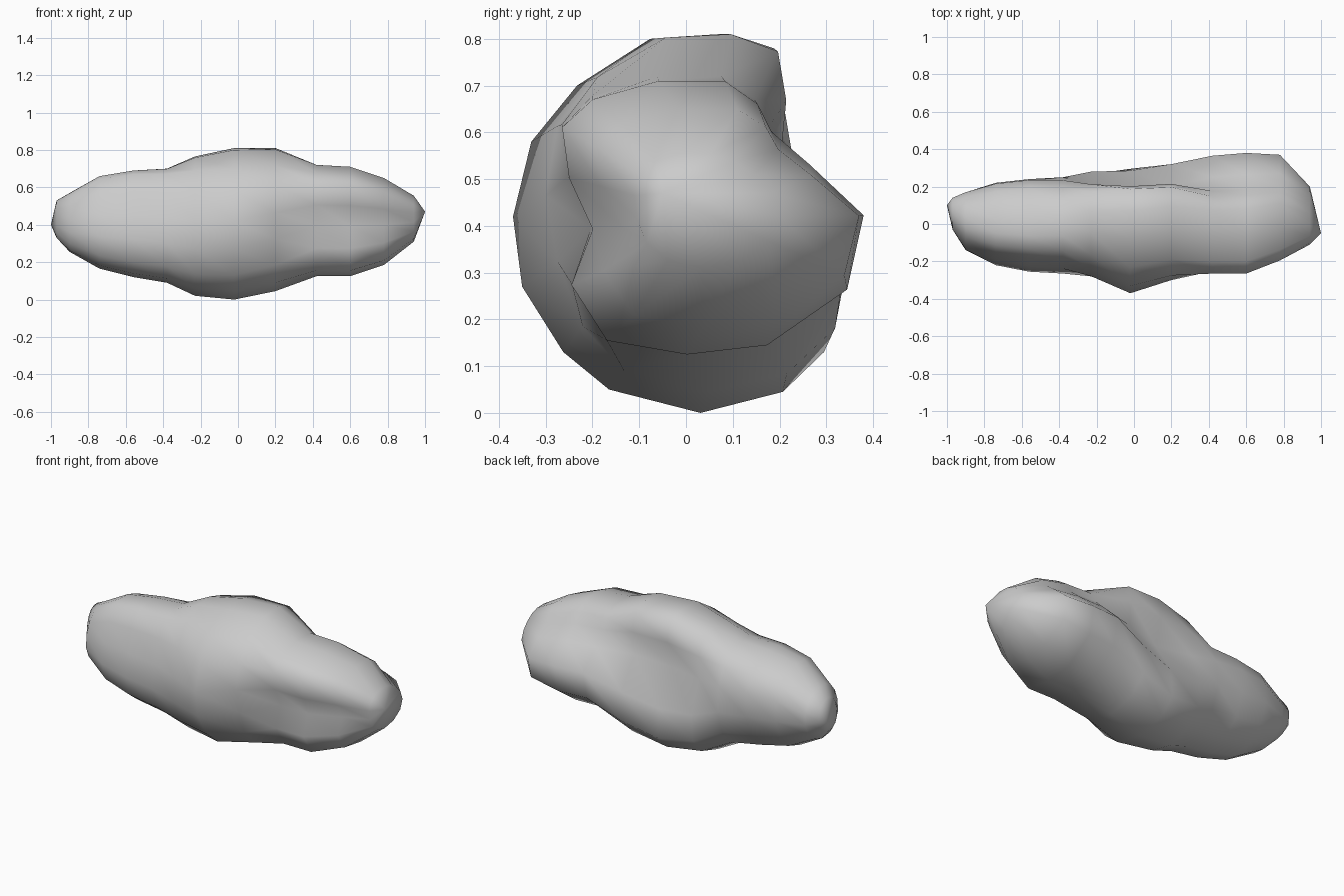
import bpy, bmesh

if "Cube" in bpy.data.objects:
    bpy.data.objects.remove(bpy.data.objects["Cube"])

# Cross-sections (y, z) of the three lobes, starting at the back and going over the top
LEFT = [(.24, .38), (.235, .52), (.19, .61), (.11, .66), (.02, .69), (-.06, .69),
        (-.13, .67), (-.18, .58), (-.22, .45), (-.25, .32), (-.21, .20), (-.13, .14),
        (-.02, .12), (.10, .16), (.19, .25)]
MIDDLE = [(.30, .30), (.17, .50), (.215, .66), (.20, .78), (.08, .81), (-.07, .80),
          (-.23, .70), (-.33, .58), (-.37, .42), (-.35, .27), (-.26, .13), (-.16, .05),
          (.04, 0), (.22, .045), (.31, .13)]
RIGHT = [(.375, .42), (.26, .53), (.18, .60), (.15, .66), (.08, .71), (-.06, .71),
         (-.20, .67), (-.265, .61), (-.25, .50), (-.20, .39), (-.245, .27), (-.17, .15),
         (0, .12), (.17, .14), (.34, .26)]

# Stations along the rock: x, z min, z max, y min, y max
STATIONS = [
    (-.97, .33, .53, -.03, .14), (-.90, .255, .57, -.14, .17),
    (-.74, .165, .66, -.22, .22), (-.56, .12, .69, -.255, .24),
    (-.38, .09, .70, -.265, .25), (-.23, .02, .765, -.28, .28),
    (-.02, 0, .81, -.37, .295), (.20, .045, .81, -.30, .32),
    (.42, .125, .72, -.265, .365), (.60, .125, .71, -.265, .38),
    (.78, .185, .65, -.195, .37), (.94, .31, .555, -.11, .20)]


def unit(section):
    """Scale a section into the 0..1 square."""
    ys, zs = zip(*section)
    return [((y - min(ys)) / (max(ys) - min(ys)), (z - min(zs)) / (max(zs) - min(zs)))
            for y, z in section]


def section_at(x):
    """Blend the lobe sections along x; round them off near the ends."""
    t = max(0, min(1, (abs(x) - .08) / .38))
    t = t * t * (3 - 2 * t)
    side = unit(LEFT if x < 0 else RIGHT)
    pts = [tuple(p * (1 - t) + q * t for p, q in zip(a, b))
           for a, b in zip(unit(MIDDLE), side)]
    for _ in range(3 if abs(x) > .85 else 0):
        pts = [tuple((p + 2 * q + r) / 4 for p, q, r in zip(pts[i - 1], pts[i], pts[(i + 1) % len(pts)]))
               for i in range(len(pts))]
    return unit(pts)


# Lumpy rock: rings joined into a skin, closed by a point at each end
bm = bmesh.new()
rings = []
for x, z0, z1, y0, y1 in STATIONS:
    rings.append([bm.verts.new((x, y0 + u * (y1 - y0), z0 + v * (z1 - z0)))
                  for u, v in section_at(x)])
n = len(LEFT)
for a, b in zip(rings, rings[1:]):
    for i in range(n):
        j = (i + 1) % n
        bm.faces.new((a[i], a[j], b[j], b[i]))
for ring, tip in ((rings[0], (-1, .10, .40)), (rings[-1], (1, -.05, .47))):
    p = bm.verts.new(tip)
    for i in range(n):
        bm.faces.new((ring[i], ring[(i + 1) % n], p))
bmesh.ops.recalc_face_normals(bm, faces=bm.faces)
for f in bm.faces:
    f.smooth = True

mesh = bpy.data.meshes.new("rock")
bm.to_mesh(mesh)
bm.free()
rock = bpy.data.objects.new("rock", mesh)
bpy.context.collection.objects.link(rock)
